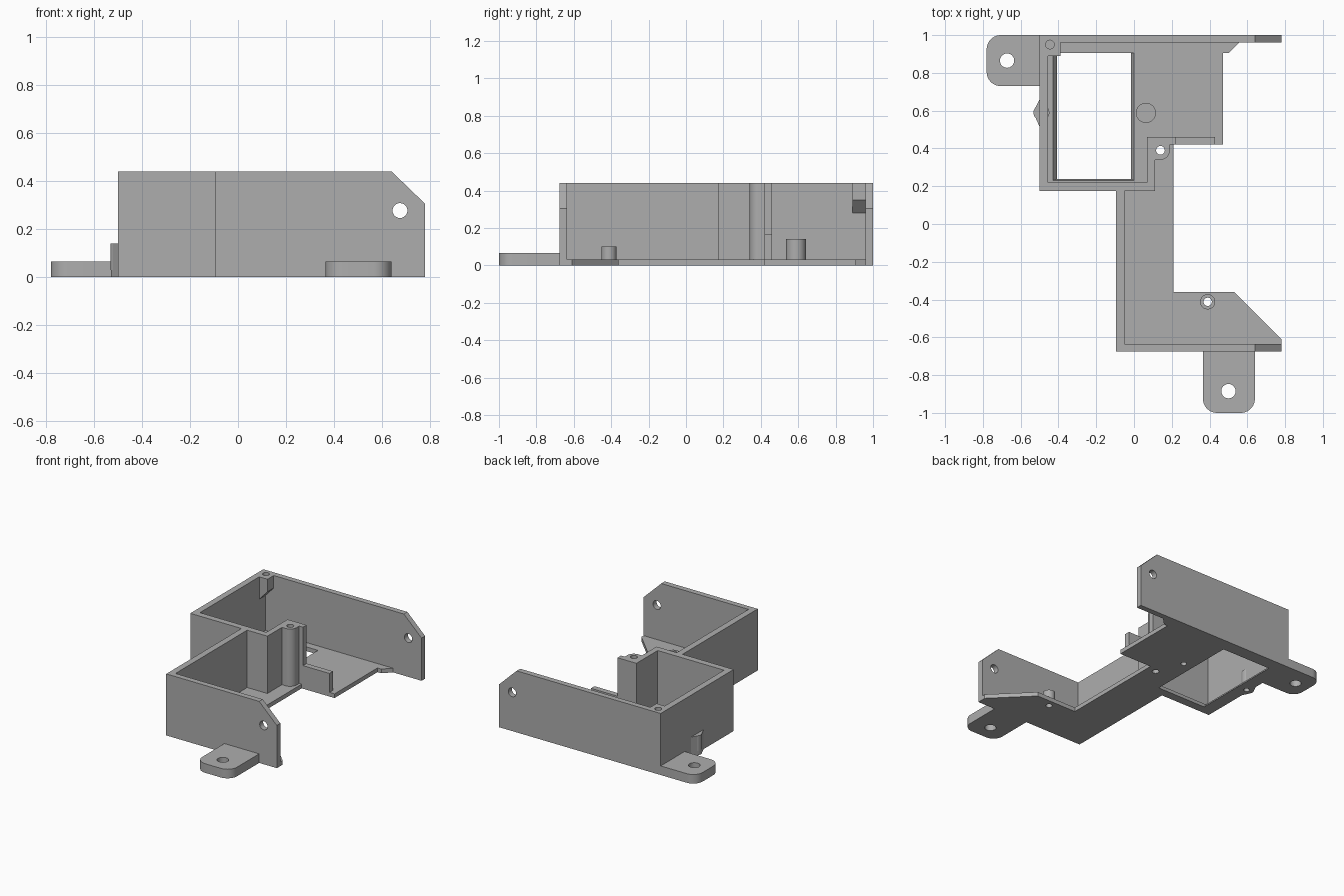
import bpy, bmesh
from math import pi, cos, sin, radians

cube = bpy.data.objects.get("Cube")
if cube:
    bpy.data.objects.remove(cube, do_unlink=True)

grey = bpy.data.materials.new("plain grey")
grey.use_nodes = True
COLOUR = (0.42, 0.42, 0.42, 1)
grey.diffuse_color = COLOUR
grey.node_tree.nodes["Principled BSDF"].inputs["Base Color"].default_value = COLOUR

H, FLOOR, TAB, BOSS = 0.44, 0.03, 0.065, 0.14
parts = []


def loft(name, bottom, top):
    """Solid between two matching loops of 3D points."""
    bm = bmesh.new()
    a = [bm.verts.new(p) for p in bottom]
    b = [bm.verts.new(p) for p in top]
    n = len(a)
    bm.faces.new(a[::-1])
    bm.faces.new(b)
    for i in range(n):
        j = (i + 1) % n
        bm.faces.new((a[i], a[j], b[j], b[i]))
    bmesh.ops.recalc_face_normals(bm, faces=bm.faces)
    mesh = bpy.data.meshes.new(name)
    bm.to_mesh(mesh)
    bm.free()
    mesh.materials.append(grey)
    ob = bpy.data.objects.new(name, mesh)
    bpy.context.collection.objects.link(ob)
    return ob


def part(ob):
    parts.append(ob)
    return ob


def plan(name, pts, z0, z1):
    return loft(name, [(x, y, z0) for x, y in pts], [(x, y, z1) for x, y in pts])


def elevation(name, pts, y0, y1):
    return loft(name, [(x, y0, z) for x, z in pts], [(x, y1, z) for x, z in pts])


def arc(x, y, r, start=0, end=360, n=32):
    full = end - start == 360
    steps = n if full else n + 1
    return [(x + r * cos(radians(start + (end - start) * i / n)),
             y + r * sin(radians(start + (end - start) * i / n))) for i in range(steps)]


def rect(x0, x1, y0, y1):
    return [(x0, y0), (x1, y0), (x1, y1), (x0, y1)]


def cut(cutter, *targets):
    """Subtract a cutter from the given parts, then discard it."""
    cutter.hide_render = True
    for ob in targets:
        mod = ob.modifiers.new("cut", "BOOLEAN")
        mod.operation, mod.solver, mod.object = "DIFFERENCE", "EXACT", cutter
        deps = bpy.context.evaluated_depsgraph_get()
        mesh = bpy.data.meshes.new_from_object(ob.evaluated_get(deps))
        ob.modifiers.clear()
        ob.data = mesh
    bpy.data.objects.remove(cutter, do_unlink=True)


def drill(x, y, r, z0, z1, *targets):
    cut(plan("drill", arc(x, y, r), z0, z1), *targets)


# Floor plate with its large tapered opening
floor = part(plan("floor", [
    (-.5, .175), (-.095, .175), (-.095, -.635), (.78, -.635), (.78, -.61),
    (.53, -.36), (.21, -.36), (.21, .42), (.47, .42), (.47, .905),
    (.5, .905), (.555, .96), (-.5, .96)], 0, FLOOR))
cut(loft("opening", [(x, y, -.01) for x, y in rect(-.4, -.02, .24, .905)],
         [(x, y, FLOOR + .001) for x, y in rect(-.43, 0, .23, .905)]), floor)

# Long end walls with a clipped corner and a side hole
ends = []
for name, x0, y0 in (("back_wall", -.5, .96), ("front_wall", -.095, -.675)):
    wall = part(elevation(name, [(x0, 0), (.78, 0), (.78, .305), (.64, H), (x0, H)],
                          y0, y0 + .04))
    cut(elevation("drill", arc(.675, .277, .031), y0 - .02, y0 + .06), wall)
    ends.append(wall)

# Thin walls around the bay and along the bridge
bay = part(plan("bay_walls", [
    (-.5, .96), (-.5, .175), (-.095, .175), (-.095, -.635), (-.05, -.635),
    (-.05, .175), (.11, .175), (.11, .42), (.22, .42), (.22, .46),
    (.07, .46), (.07, .22), (-.455, .22), (-.455, .96)], FLOOR, H))
part(plan("low_wall", rect(.22, .43, .42, .46), FLOOR, .165))

# Screw post in the inner corner
post = part(plan("screw_post", [(.11, .42), (.11, .34)] +
                 arc(.14, .39, .05, -90, 0, 10) + [(.19, .42)], FLOOR, H))
drill(.14, .39, .023, -.01, H + .01, floor, post)

# Hanging screw block with a sloped underside
block = part(elevation("corner_block", [(-.455, .28), (-.39, .35), (-.39, H), (-.455, H)],
                       .89, .96))
drill(-.445, .95, .023, .345, H + .01, block, bay, ends[0])

# Locating bosses
boss = part(plan("floor_boss", arc(.063, .588, .053), FLOOR, BOSS))
drill(.063, .588, .02, -.01, .1, floor, boss)
side = part(plan("side_boss", [(-.47, .66), (-.5, .66)] +
                 arc(-.49, .59, .04, 150, 210, 8) + [(-.5, .515), (-.47, .515)], 0, BOSS))
inner = part(plan("inner_boss", arc(-.49, .59, .042), FLOOR, BOSS))
drill(-.48, .59, .02, -.01, .1, floor, bay, side, inner)
ring = part(plan("ring_boss", arc(.39, -.412, .04), FLOOR, .1))
drill(.39, -.412, .022, -.01, .12, floor, ring)

# Rounded mounting tabs
R = .075
side_tab = part(plan("side_tab", [(-.5, .73), (-.5, 1)] + arc(-.78 + R, 1 - R, R, 90, 180, 10)
                     + arc(-.78 + R, .73 + R, R, 180, 270, 10), 0, TAB))
drill(-.672, .865, .038, -.01, .1, side_tab)
front_tab = part(plan("front_tab", [(.64, -.675), (.365, -.675)]
                      + arc(.365 + R, -1 + R, R, 180, 270, 10)
                      + arc(.64 - R, -1 + R, R, 270, 360, 10), 0, TAB))
drill(.5, -.885, .038, -.01, .1, front_tab)

# Smooth round surfaces, keep corners crisp
for ob in parts:
    ob.data.shade_smooth()
    ob.data.set_sharp_from_angle(angle=radians(30))
